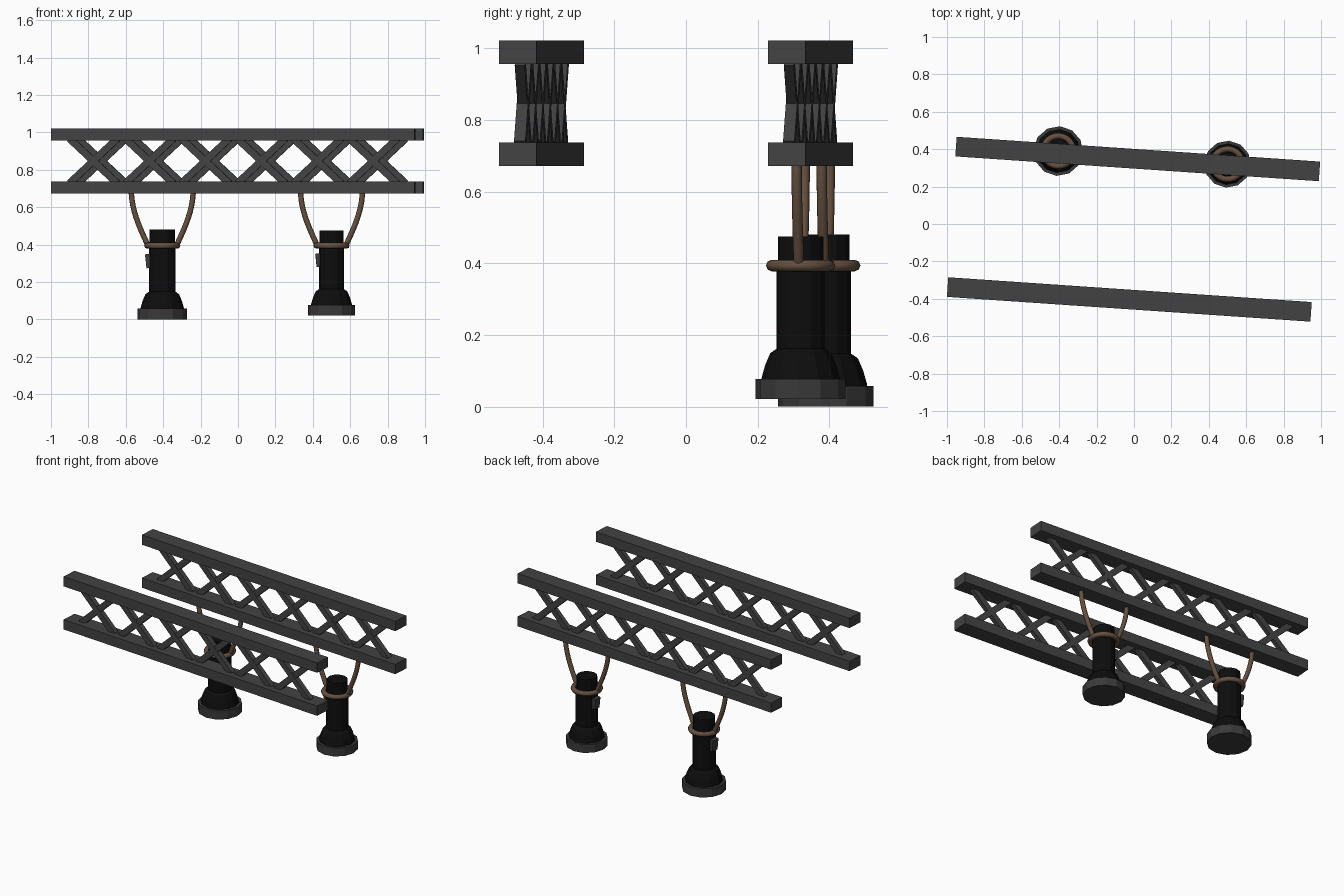
import bpy, math
from mathutils import Vector, Matrix

if "Cube" in bpy.data.objects:
    bpy.data.objects.remove(bpy.data.objects["Cube"])

YAW = math.radians(-3.9)


def material(name, rgb):
    m = bpy.data.materials.new(name)
    m.diffuse_color = (*rgb, 1)
    m.use_nodes = True
    m.node_tree.nodes["Principled BSDF"].inputs["Base Color"].default_value = m.diffuse_color
    return m


STEEL = material("dark steel", (0.055, 0.055, 0.055))
BLACK = material("black housing", (0.004, 0.004, 0.004))
RIM = material("grey rim", (0.042, 0.042, 0.042))
ROPE = material("brown rope", (0.13, 0.08, 0.05))


def make(name, verts, faces, mat, matrix):
    me = bpy.data.meshes.new(name)
    me.from_pydata(verts, [], faces)
    me.transform(matrix)
    me.update()
    me.materials.append(mat)
    ob = bpy.data.objects.new(name, me)
    bpy.context.collection.objects.link(ob)
    return ob


def box(name, size, mat, matrix):
    v = [(x * size[0] / 2, y * size[1] / 2, z * size[2] / 2)
         for x in (-1, 1) for y in (-1, 1) for z in (-1, 1)]
    f = [(0, 1, 3, 2), (4, 6, 7, 5), (0, 4, 5, 1), (2, 3, 7, 6), (0, 2, 6, 4), (1, 5, 7, 3)]
    return make(name, v, f, mat, matrix)


def lathe(name, profile, mat, matrix, n=12):
    v = [(r * math.cos(2 * math.pi * i / n), r * math.sin(2 * math.pi * i / n), z)
         for r, z in profile for i in range(n)]
    f = [(k * n + i, k * n + (i + 1) % n, (k + 1) * n + (i + 1) % n, (k + 1) * n + i)
         for k in range(len(profile) - 1) for i in range(n)]
    f.append(tuple(reversed(range(n))))
    f.append(tuple(range(len(v) - n, len(v))))
    return make(name, v, f, mat, matrix)


def tube(name, pts, radius, matrix, closed=False, n=8):
    """Sweep a round section along a smooth path lying in one plane."""
    pts = [Vector(p) for p in pts]
    m = len(pts)
    normal = (pts[1] - pts[0]).cross(pts[m // 2] - pts[0]).normalized()
    v = []
    for k, p in enumerate(pts):
        a = pts[k - 1] if closed or k else p
        b = pts[(k + 1) % m] if closed or k < m - 1 else p
        side = normal.cross((b - a).normalized())
        for i in range(n):
            t = 2 * math.pi * i / n
            v.append(p + side * radius * math.cos(t) + normal * radius * math.sin(t))
    f = [(k * n + i, k * n + (i + 1) % n, (k + 1) % m * n + (i + 1) % n, (k + 1) % m * n + i)
         for k in range(m if closed else m - 1) for i in range(n)]
    if not closed:
        f += [tuple(reversed(range(n))), tuple(range(len(v) - n, len(v)))]
    ob = make(name, v, f, ROPE, matrix)
    for p in ob.data.polygons:
        p.use_smooth = len(p.vertices) == 4
    return ob


# lattice beams
for tag, cx, cy in (("front", -0.025, -0.4035), ("back", 0.02, 0.3475)):
    base = Matrix.Translation((cx, cy, 0)) @ Matrix.Rotation(YAW, 4, 'Z')
    for part, z in (("lower", 0.705), ("upper", 0.989)):
        box(f"{tag}_{part}_chord", (1.948, 0.105, 0.065), STEEL, base @ Matrix.Translation((0, 0, z)))
    for i in range(6):
        for s in (-1, 1):
            M = base @ Matrix.Translation((-0.75 + 0.3 * i, 0, 0.847)) @ Matrix.Rotation(s * math.radians(43), 4, 'Y')
            box(f"{tag}_brace_{i}_{'a' if s < 0 else 'b'}", (0.35, 0.03 + 0.002 * s, 0.038), STEEL, M)

# hanging lamps
for tag, x, y, z, s in (("left", -0.405, 0.39, 0, 1.0), ("right", 0.5, 0.32, 0.022, 0.945)):
    base = Matrix.Translation((x, y, z)) @ Matrix.Rotation(YAW, 4, 'Z')
    M = base @ Matrix.Scale(s, 4)
    lathe(f"{tag}_lamp_rim", [(0.133, 0), (0.133, 0.058)], RIM, M)
    lathe(f"{tag}_lamp_body", [(0.117, 0.05), (0.115, 0.065), (0.105, 0.1), (0.09, 0.135),
                               (0.071, 0.148), (0.071, 0.39), (0.067, 0.395), (0.067, 0.48)], BLACK, M)
    # small switch box on the side
    box(f"{tag}_lamp_switch", (0.03, 0.05, 0.075), RIM,
        M @ Matrix.Translation((-0.072, 0, 0.312)) @ Matrix.Rotation(math.radians(-6), 4, 'Y'))
    # rope loop and two strands running up into the beam
    rz = 0.394 - z
    ring = [(0.081 * math.cos(2 * math.pi * i / 24), 0.081 * math.sin(2 * math.pi * i / 24), rz) for i in range(24)]
    tube(f"{tag}_rope_ring", ring, 0.016, base, closed=True)
    for sx in (-1, 1):
        path = []
        for k in range(11):
            t = k / 10
            path.append((sx * (0.076 + 0.09 * math.sin(t * math.pi / 2)), 0, rz + 0.3 * t))
        tube(f"{tag}_rope_strand_{'l' if sx < 0 else 'r'}", path, 0.0145, base)
